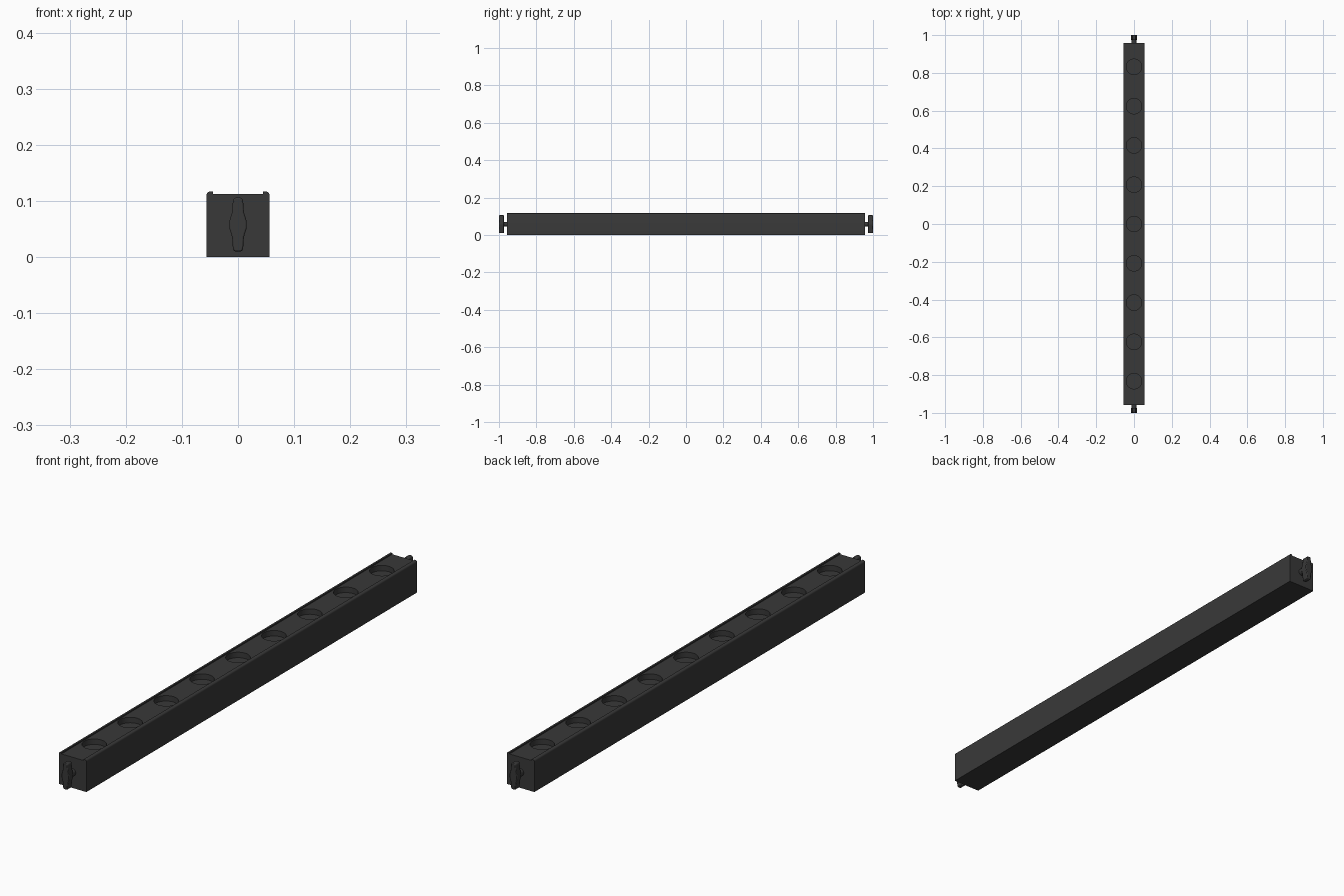
import bpy, bmesh, math

if "Cube" in bpy.data.objects:
    bpy.data.objects.remove(bpy.data.objects["Cube"])

mat = bpy.data.materials.new("dark_plastic")
mat.diffuse_color = (0.04, 0.04, 0.04, 1)
mat.use_nodes = True
mat.node_tree.nodes["Principled BSDF"].inputs["Base Color"].default_value = mat.diffuse_color


def finish(name, bm):
    bmesh.ops.recalc_face_normals(bm, faces=bm.faces)
    me = bpy.data.meshes.new(name)
    bm.to_mesh(me)
    bm.free()
    ob = bpy.data.objects.new(name, me)
    bpy.context.collection.objects.link(ob)
    me.materials.append(mat)
    return ob


def smooth(ob):
    bpy.ops.object.select_all(action='DESELECT')
    ob.select_set(True)
    bpy.context.view_layer.objects.active = ob
    bpy.ops.object.shade_smooth_by_angle(angle=math.radians(35))


def extrude_xz(bm, profile, y0, y1):
    face = bm.faces.new([bm.verts.new((x, y0, z)) for x, z in profile])
    ext = bmesh.ops.extrude_face_region(bm, geom=[face])
    verts = [v for v in ext["geom"] if isinstance(v, bmesh.types.BMVert)]
    bmesh.ops.translate(bm, verts=verts, vec=(0, y1 - y0, 0))
    return verts


# Housing with a rounded lip along both long top edges
half = [(0.056, 0.0), (0.056, 0.111), (0.0552, 0.114), (0.053, 0.1162),
        (0.050, 0.117), (0.045, 0.117), (0.045, 0.1125)]
bm = bmesh.new()
extrude_xz(bm, half + [(-x, z) for x, z in reversed(half)], -0.957, 0.957)
housing = finish("housing", bm)

# Row of nine round lamp sockets cut into the top
bm = bmesh.new()
for i in range(-4, 5):
    r = bmesh.ops.create_cone(bm, cap_ends=True, segments=32, radius1=0.041,
                              radius2=0.041, depth=0.06)
    bmesh.ops.translate(bm, verts=r["verts"], vec=(0, i * 0.208, 0.1225))
cutter = finish("socket_cutter", bm)
cutter.hide_render = True
cutter.hide_set(True)
mod = housing.modifiers.new("sockets", 'BOOLEAN')
mod.operation = 'DIFFERENCE'
mod.solver = 'EXACT'
mod.object = cutter
bpy.context.view_layer.objects.active = housing
bpy.ops.object.modifier_apply(modifier=mod.name)
bpy.data.objects.remove(cutter)
smooth(housing)

# Wing-shaped tightening knobs on short stems at both ends
side = [(0.006, -0.048), (0.009, -0.044), (0.0105, -0.022), (0.0155, -0.006),
        (0.0155, 0.006), (0.0105, 0.022), (0.009, 0.044), (0.006, 0.048)]
wing = [(x, z + 0.058) for x, z in side + [(-x, -z) for x, z in side]]
for label, s in (("front", -1), ("back", 1)):
    bm = bmesh.new()
    extrude_xz(bm, wing, s * 0.974, s * 1.0)
    knob = finish(label + "_knob", bm)
    bev = knob.modifiers.new("soft_edges", 'BEVEL')
    bev.width = 0.003
    bev.segments = 2
    smooth(knob)
    bm = bmesh.new()
    ring = [(0.013 * math.cos(a * math.tau / 24), 0.058 + 0.013 * math.sin(a * math.tau / 24))
            for a in range(24)]
    extrude_xz(bm, ring, s * 0.95, s * 0.98)
    smooth(finish(label + "_knob_stem", bm))
